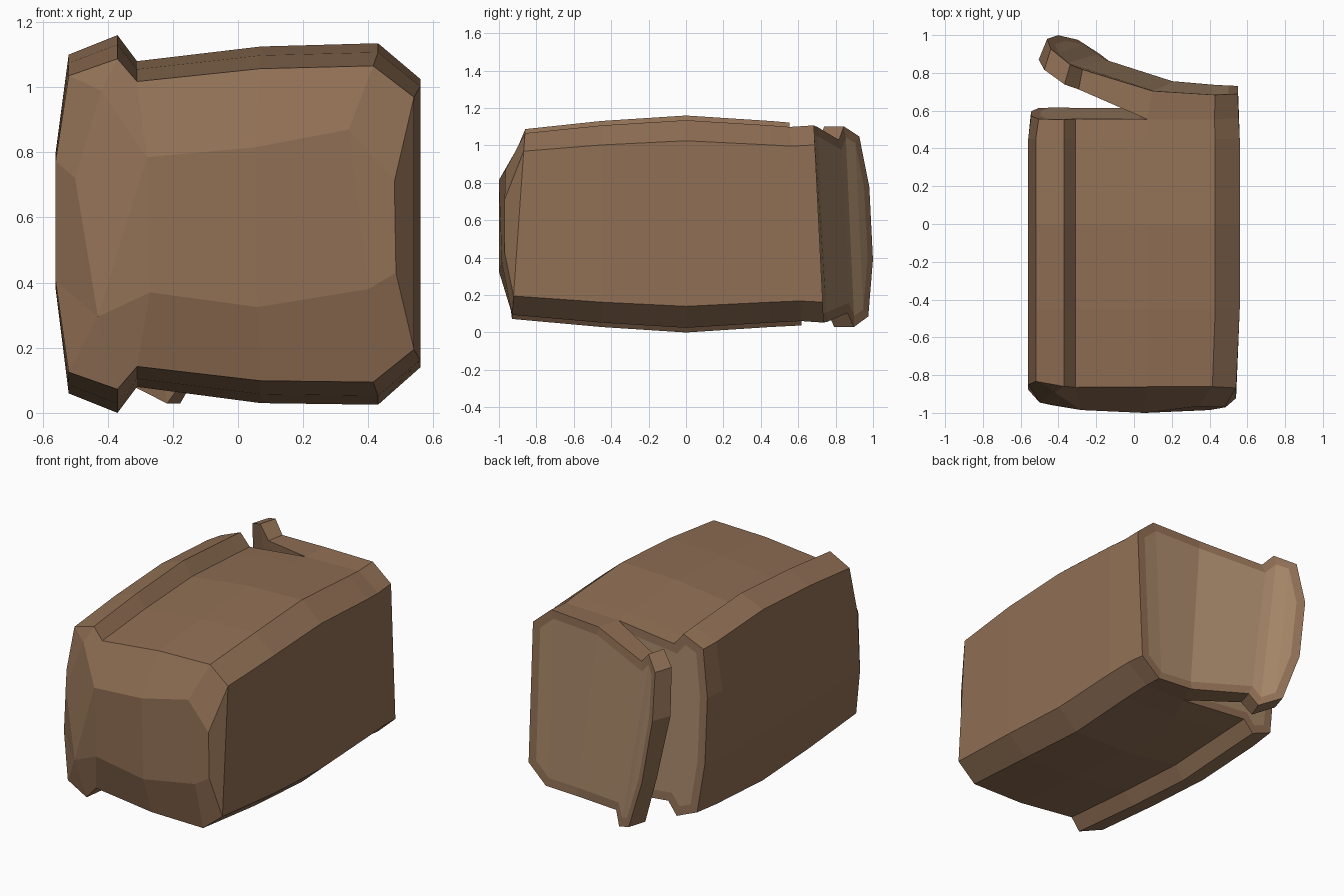
import bpy, bmesh

if "Cube" in bpy.data.objects:
    bpy.data.objects.remove(bpy.data.objects["Cube"])

ZC = 0.58
# Loaf cross-section (x, z), clockwise from the top middle
PROFILE = [(0.07, 1.125), (0.43, 1.135), (0.56, 1.025), (0.56, 0.14), (0.43, 0.025), (0.07, 0.03),
           (-0.31, 0.08), (-0.37, 0.0), (-0.52, 0.06), (-0.56, 0.38), (-0.56, 0.80),
           (-0.52, 1.10), (-0.37, 1.16), (-0.31, 1.08)]
N = len(PROFILE)

bm = bmesh.new()


def ring(y, scale, lean=0.0, sx=1.0, left=0.0):
    """One cross-section at y, scaled in height, leaning with z."""
    verts = []
    for x, z in PROFILE:
        z2 = ZC + (z - ZC) * scale
        dy = left if x < -0.5 else 0.0
        verts.append(bm.verts.new((x * sx if x > 0 else x, y + dy + lean * (z2 - ZC), z2)))
    return verts


def bridge(a, b):
    """Join two rings, skipping shared edges and collapsing merged corners."""
    for i in range(N):
        j = (i + 1) % N
        corners = list(dict.fromkeys([a[i], a[j], b[j], b[i]]))
        if len(corners) > 2:
            bm.faces.new(corners)


def columns(r, cols):
    return [bm.faces.new([r[i] for i in c]) for c in cols]


# Crust: rings bulging in the middle
rings = [ring(-0.895, 0.875, 0.07, 0.965, 0.03), ring(-0.45, 0.95), ring(0, 1),
         ring(0.45, 0.95), ring(0.585, 0.935, -0.06, 0.99)]
for v in rings[-1][8:12]:
    v.co.x += 0.015
rings[-1][5].co.x = 0.15
for a, b in zip(rings, rings[1:]):
    bridge(a, b)

# Rounded front end
inner = [(0.05, -1.0, 0.815), (0.34, -0.965, 0.87), (0.48, -0.97, 0.71), (0.485, -0.97, 0.43),
         (0.40, -0.985, 0.38), (0.06, -1.0, 0.325), (-0.27, -0.985, 0.37), (-0.43, -0.96, 0.295),
         (-0.50, -0.945, 0.72), (-0.42, -0.89, 0.99), (-0.28, -0.985, 0.785)]
iv = [bm.verts.new(p) for p in inner]
pick = [0, 1, 2, 3, 4, 5, 6, 7, 7, 7, 8, 9, 9, 10]
bridge(rings[0], [iv[i] for i in pick])
columns(iv, [(0, 1, 4, 5), (1, 2, 3, 4), (10, 0, 5, 6), (10, 6, 7), (10, 7, 8, 9)])

# Half-cut slice, hinged on the right side of the loaf and bent away on the left
# profile x -> (x, y, x lean with height)
FRONT = {-0.31: (-0.23, 0.735, -0.14), -0.37: (-0.295, 0.765, -0.14),
         -0.52: (-0.405, 0.84, -0.15), -0.56: (-0.465, 0.88, -0.2)}
BACK = {0.07: (0.15, 0.73, -0.1), 0.43: (0.43, 0.71, 0), 0.56: (0.55, 0.71, 0),
        -0.31: (-0.205, 0.84, -0.15), -0.37: (-0.26, 0.87, -0.15),
        -0.52: (-0.37, 0.95, -0.15), -0.56: (-0.43, 0.99, -0.15)}


def bent_ring(path):
    verts = []
    for i, (x, z) in enumerate(PROFILE):
        if x not in path:
            verts.append(rings[-1][i])
            continue
        px, py, lean = path[x]
        h = (z - ZC) * (0.95 if px > 0 or z < ZC else 0.9)
        verts.append(bm.verts.new((px + lean * h, py - 0.05 * h, ZC + h)))
    return verts


slice_front = bent_ring(FRONT)
slice_back = bent_ring(BACK)
bridge(slice_front, slice_back)

# Cut faces
LEFT = [(0, 5, 6, 13), (13, 6, 7, 12), (12, 7, 8, 11), (11, 8, 9, 10)]
RIGHT = [(2, 3, 4, 1), (1, 4, 5, 0)]
loaf_cut = columns(rings[-1], LEFT)
columns(slice_front, [c[::-1] for c in LEFT])
slice_cut = columns(slice_back, LEFT + RIGHT)
bmesh.ops.recalc_face_normals(bm, faces=bm.faces)

# Lighter crumb inside the crust rim
for cut in (loaf_cut, slice_cut):
    bmesh.ops.inset_region(bm, faces=cut, thickness=0.05, depth=0.0, use_even_offset=True)
    for f in cut:
        f.material_index = 1

mesh = bpy.data.meshes.new("bread_loaf")
bm.to_mesh(mesh)
bm.free()
loaf = bpy.data.objects.new("bread_loaf", mesh)
bpy.context.collection.objects.link(loaf)
for name, color in (("crust_brown", (0.28, 0.16, 0.09, 1)), ("crumb", (0.38, 0.24, 0.14, 1))):
    mat = bpy.data.materials.new(name)
    mat.diffuse_color = color
    mat.use_nodes = True
    mat.node_tree.nodes["Principled BSDF"].inputs["Base Color"].default_value = mat.diffuse_color
    mesh.materials.append(mat)
